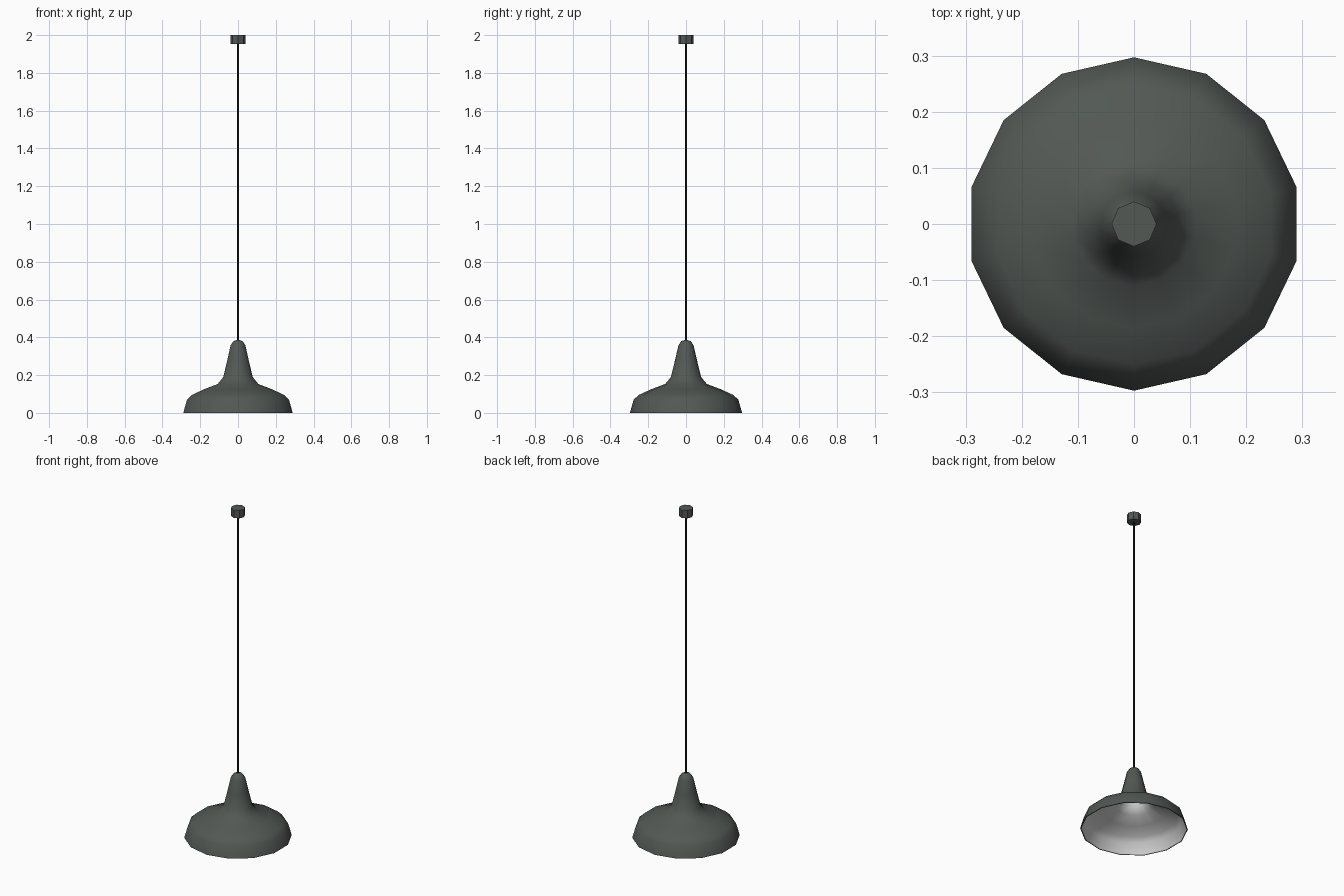
import bpy, bmesh, math

if "Cube" in bpy.data.objects:
    bpy.data.objects.remove(bpy.data.objects["Cube"])

def material(name, rgb):
    m = bpy.data.materials.new(name)
    m.diffuse_color = (*rgb, 1)
    m.use_nodes = True
    m.node_tree.nodes["Principled BSDF"].inputs["Base Color"].default_value = m.diffuse_color
    return m

grey = material("dark grey green enamel", (0.085, 0.098, 0.09))
white = material("pale grey lining", (0.62, 0.62, 0.62))
black = material("black cord", (0.012, 0.012, 0.012))

def lathe(name, profile, sides, mats, lining_from=None, angle=40):
    """Spin an (r, z) profile around z; rows from lining_from on use material 1."""
    bm = bmesh.new()
    rings = []
    for r, z in profile:
        if r == 0:
            rings.append([bm.verts.new((0, 0, z))] * sides)
        else:
            rings.append([bm.verts.new((r * math.sin(2 * math.pi * i / sides),
                                        -r * math.cos(2 * math.pi * i / sides), z))
                          for i in range(sides)])
    for k, (a, b) in enumerate(zip(rings, rings[1:])):
        for i in range(sides):
            j = (i + 1) % sides
            vs = list(dict.fromkeys((a[i], a[j], b[j], b[i])))
            f = bm.faces.new(vs)
            if lining_from is not None and k >= lining_from:
                f.material_index = 1
    bm.normal_update()
    me = bpy.data.meshes.new(name)
    bm.to_mesh(me)
    bm.free()
    for m in mats:
        me.materials.append(m)
    ob = bpy.data.objects.new(name, me)
    bpy.context.collection.objects.link(ob)
    bpy.ops.object.select_all(action='DESELECT')
    ob.select_set(True)
    bpy.context.view_layer.objects.active = ob
    bpy.ops.object.shade_smooth_by_angle(angle=math.radians(angle))
    return ob

# Bell shade: lining (top down), rim, outer skin
outer = [(0.297, 0), (0.277, 0.07), (0.25, 0.095), (0.185, 0.125), (0.11, 0.153),
         (0.08, 0.19), (0.058, 0.28), (0.04, 0.358), (0.025, 0.38), (0, 0.388)]
inner = [(max(r - 0.005, 0), z - 0.005 if z else 0) for r, z in outer]
# outer skin runs apex to rim reversed, so all normals face out of the sheet
lathe("lamp_shade", outer[::-1][::-1], 14, [grey], angle=50)
lining = inner[::-1] + [outer[0]]
ob = lathe("shade_lining", lining, 14, [white, grey], lining_from=len(inner) - 1, angle=50)

# Cord
lathe("hanging_cord", [(0, 0.38), (0.005, 0.38), (0.005, 1.96), (0, 1.96)], 8, [black], angle=50)

# Ceiling canopy
lathe("ceiling_canopy", [(0, 1.953), (0.04, 1.953), (0.04, 2.0), (0, 2.0)], 8, [grey], angle=30)
